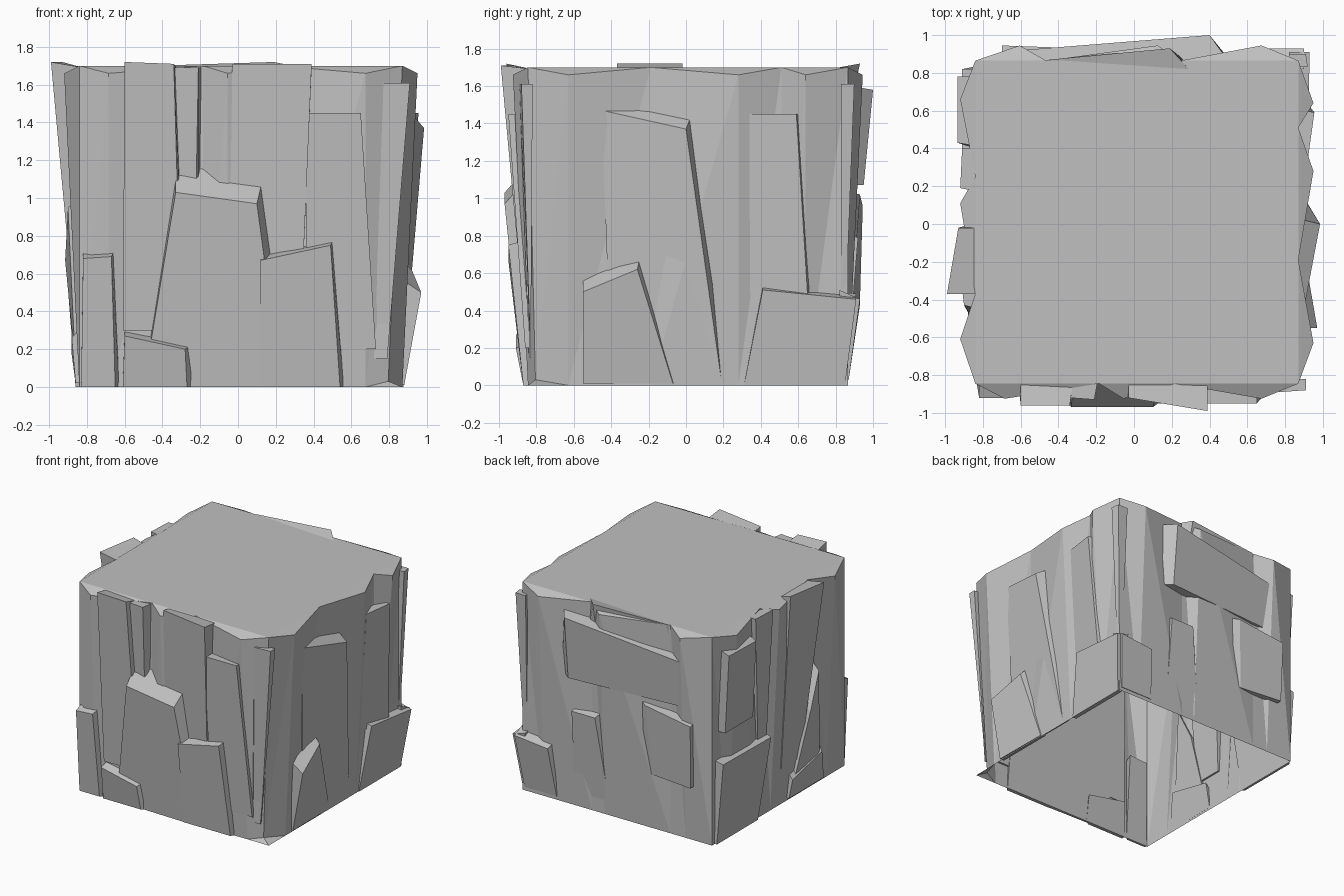
import bpy
import bmesh
from mathutils import Vector

cube = bpy.data.objects.get("Cube")
if cube:
    bpy.data.objects.remove(cube, do_unlink=True)

# One plain stone colour
stone = bpy.data.materials.new("stone grey")
stone.use_nodes = True
grey = (0.53, 0.53, 0.53, 1.0)
stone.diffuse_color = grey
stone.node_tree.nodes["Principled BSDF"].inputs["Base Color"].default_value = grey

HALF = 0.855      # half width of the block at its base
TOP = 1.7         # height of the flat top
INNER = 0.82      # how far the slabs reach into the block


def place(side, u, z, d):
    """Point on a side: u along the wall, z up, d outward from the centre."""
    return {"front": (u, -d, z), "back": (u, d, z),
            "right": (-d, u, z), "left": (d, u, z)}[side]


def finish(bm, name):
    bmesh.ops.remove_doubles(bm, verts=bm.verts, dist=0.0005)
    bmesh.ops.recalc_face_normals(bm, faces=bm.faces)
    mesh = bpy.data.meshes.new(name)
    bm.to_mesh(mesh)
    bm.free()
    mesh.materials.append(stone)
    obj = bpy.data.objects.new(name, mesh)
    bpy.context.collection.objects.link(obj)


def build_core(walls):
    """Hollow block, open below; each wall alternates creases and bulges."""
    bm = bmesh.new()
    rim = []
    feet = {}
    for side, stops in walls:
        us = [-HALF] + stops + [HALF]
        upper, lower = [], []
        for i, u in enumerate(us):
            bulge = i % 2 == 1
            z = TOP - 0.04 if bulge else TOP
            d = HALF + 0.08 if bulge else HALF
            upper.append(bm.verts.new(place(side, u, z, d)))
            lower.append(bm.verts.new(place(side, u, 0, HALF)))
        for i in range(len(us) - 1):
            bm.faces.new((lower[i], lower[i + 1], upper[i + 1]))
            bm.faces.new((lower[i], upper[i + 1], upper[i]))
        for i in range(1, len(us), 2):
            bm.faces.new(upper[i - 1:i + 2])
        # Walls whose u runs clockwise are reversed to close the rim in order
        edge = upper[::2]
        rim += edge if side in ("front", "left") else edge[::-1]
        feet[side] = lower
    # The front left corner is worn back above a small pointed foot
    worn = Vector((-0.075, 0.04, 0.03))
    corner = feet["front"][-1]
    tip = bm.verts.new(corner.co)
    corner.co += worn
    feet["left"][0].co += worn
    bm.faces.new((feet["front"][-2], tip, corner))
    bm.faces.new((tip, feet["left"][1], corner))
    bmesh.ops.remove_doubles(bm, verts=bm.verts, dist=0.0005)
    bm.faces.new(list(dict.fromkeys(v for v in rim if v.is_valid)))
    bmesh.ops.translate(bm, verts=bm.verts, vec=(0.015, 0.01, 0))
    finish(bm, "rock_core")


def slab(name, side, a, b, foot, lift=0.03, foot_out=(0.86, 0.86), flare=0.02):
    """Splinter of rock: upper corners a and b as (u, z, d), then the
    foot as (u of a side, u of b side, z). Its top slopes up by lift,
    and its b side spreads by flare where it meets the block."""
    bm = bmesh.new()
    outline = [a, b, (foot[1], foot[2], foot_out[1]), (foot[0], foot[2], foot_out[0])]
    outer = [bm.verts.new(place(side, *p)) for p in outline]
    spread = flare if b[0] > a[0] else -flare
    inner = []
    for i, (u, z, d) in enumerate(outline):
        rise, depth = (lift, INNER) if i < 2 else (0, INNER + 0.02)
        inner.append(bm.verts.new(place(side, u + spread * (i in (1, 2)), z + rise, depth)))
    bm.faces.new(outer)
    bm.faces.new(inner[::-1])
    for i in range(4):
        j = (i + 1) % 4
        bm.faces.new((outer[i], inner[i], inner[j], outer[j]))
    finish(bm, name)


# Main block: positions alternate bulge, crease, bulge along each wall
build_core([
    ("front", [-0.7, -0.2, -0.07, 0.2, 0.66]),
    ("left", [-0.64, -0.2, 0.27, 0.5, 0.63]),
    ("back", [-0.62, -0.48, 0.11, 0.23, 0.66]),
    ("right", [-0.62, -0.38, 0.1, 0.24, 0.65]),
])

# Front splinters
slab("front_tall_slab", "front", (-0.6, 1.72, 0.96), (-0.34, 1.71, 0.96), (-0.61, -0.3, 0.3), -0.03)
slab("front_main_slab", "front", (-0.03, 1.71, 0.92), (0.39, 1.71, 0.99), (-0.05, 0.33, 0.3), -0.02, flare=0)
slab("front_upper_slab", "front", (-0.34, 1.69, 0.92), (-0.21, 1.69, 0.93), (-0.34, -0.23, 0.6), 0)
slab("front_side_slab", "front", (0.36, 1.45, 0.95), (0.65, 1.45, 0.95), (0.36, 0.73, 0.2), 0, flare=0)
slab("front_centre_slab", "front", (-0.33, 1.03, 0.97), (0.1, 0.97, 0.97), (-0.5, 0.23, 0), 0.17, (0.85, 0.87), 0.04)
slab("front_low_slab", "front", (0.12, 0.67, 0.95), (0.49, 0.75, 0.95), (0.12, 0.54, 0), 0.04, (0.87, 0.87))
slab("front_foot_slab", "front", (-0.6, 0.27, 0.91), (-0.28, 0.2, 0.91), (-0.61, -0.27, 0), 0.03, (0.87, 0.87), 0.04)
slab("front_edge_slab", "front", (-0.82, 0.68, 0.92), (-0.67, 0.69, 0.92), (-0.83, -0.65, 0), 0.04)
slab("front_corner_column", "front", (0.77, 1.61, 0.89), (0.91, 1.61, 0.88), (0.72, 0.79, 0.15), 0, (0.83, 0.83), 0)

# Splinters on the model's left
slab("left_main_slab", "left", (-0.45, 1.47, 0.9), (0.0, 1.37, 0.985), (-0.4, 0.19, 0.02), 0.1, (0.86, 0.87), 0.04)
slab("left_foot_slab", "left", (-0.55, 0.5, 0.97), (-0.26, 0.62, 0.92), (-0.55, -0.07, 0.01), 0.1, (0.88, 0.875))
slab("left_low_slab", "left", (0.41, 0.51, 0.92), (0.91, 0.46, 0.93), (0.31, 0.85, 0), 0.03, (0.875, 0.875), 0)
slab("left_side_slab", "left", (0.34, 1.45, 0.92), (0.59, 1.45, 0.955), (0.34, 0.65, 0.48), 0, (0.87, 0.91), 0.03)
slab("left_corner_column", "left", (0.83, 1.61, 0.92), (0.9, 1.61, 0.91), (0.83, 0.85, 0.3), 0, flare=0)

# Back splinters
slab("back_cross_slab", "back", (-0.6, 1.45, 0.92), (0.4, 1.58, 1.0), (-0.6, 0.4, 1.07), 0.03, (0.88, 0.95), 0.13)
slab("back_hanging_slab", "back", (-0.7, 0.96, 0.945), (-0.28, 1.02, 0.93), (-0.69, -0.32, 0.45), 0.03, (0.93, 0.89), 0.15)
slab("back_narrow_slab", "back", (0.39, 0.79, 0.92), (0.18, 0.79, 0.92), (0.4, 0.08, 0.05))
slab("back_foot_slab", "back", (0.9, 0.46, 0.93), (0.6, 0.43, 0.93), (0.85, 0.56, 0.03), 0.05, (0.87, 0.87))
slab("back_top_slab", "back", (-0.45, 1.7, 0.87), (0.19, 1.72, 0.93), (-0.45, 0.2, 1.4), -0.02, flare=0.1)

# Splinters on the model's right
slab("right_tall_slab", "right", (-0.02, 1.72, 0.93), (-0.37, 1.72, 0.99), (0.0, -0.25, 0.3), -0.03, flare=0)
slab("right_upper_slab", "right", (0.78, 1.54, 0.935), (0.43, 1.53, 0.935), (0.78, 0.42, 0.9), 0.04, (0.9, 0.9))
slab("right_low_slab", "right", (0.82, 0.66, 0.91), (0.2, 0.65, 0.91), (0.83, 0.3, 0), 0.02)
slab("right_foot_slab", "right", (-0.12, 0.17, 0.88), (-0.5, 0.26, 0.88), (-0.1, -0.55, 0.02), 0.07)
slab("right_thin_slab", "right", (-0.3, 0.67, 0.915), (-0.43, 0.95, 0.9), (-0.15, -0.5, 0.1), 0.06)
slab("right_crease_slab", "right", (0.4, 1.69, 0.91), (0.19, 1.69, 0.92), (0.3, 0.2, 0.5), 0)
